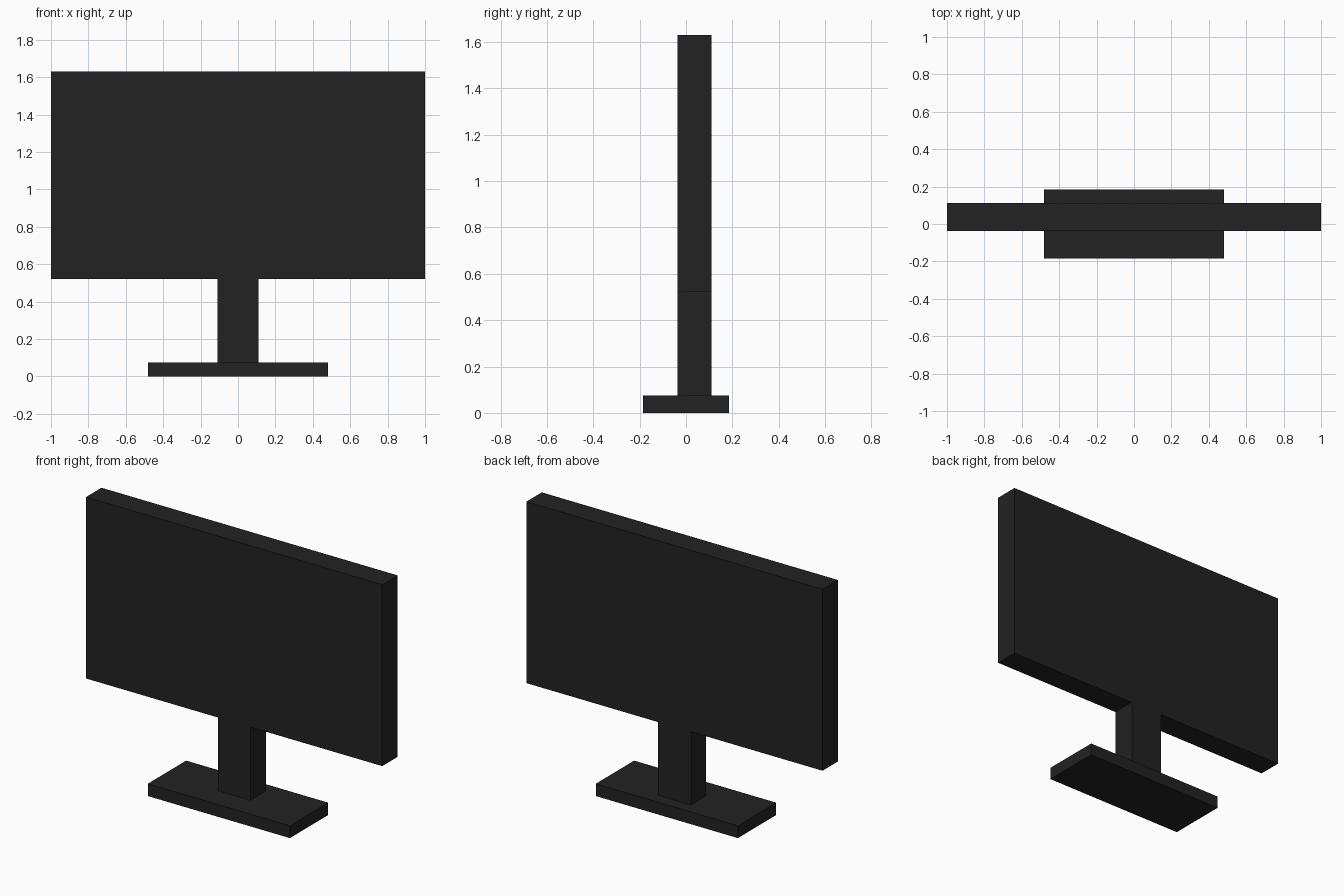
import bpy
import bmesh

# Clear the default object
cube = bpy.data.objects.get("Cube")
if cube:
    bpy.data.objects.remove(cube, do_unlink=True)

# Single matte black plastic
black = bpy.data.materials.new("black_plastic")
black.use_nodes = True
colour = (0.016, 0.016, 0.016, 1.0)
black.diffuse_color = colour
black.node_tree.nodes["Principled BSDF"].inputs["Base Color"].default_value = colour


def box(name, low, high):
    """Flat-shaded box between two opposite corners."""
    bm = bmesh.new()
    bmesh.ops.create_cube(bm, size=1)
    for v in bm.verts:
        v.co = [lo if c < 0 else hi for c, lo, hi in zip(v.co, low, high)]
    mesh = bpy.data.meshes.new(name)
    bm.to_mesh(mesh)
    bm.free()
    mesh.materials.append(black)
    obj = bpy.data.objects.new(name, mesh)
    bpy.context.collection.objects.link(obj)
    return obj


# Shared depth of the panel and its column, and the stacking heights
front, back = -0.037, 0.111
base_top, panel_bottom, panel_top = 0.075, 0.522, 1.63

# Foot plate, column and screen panel
box("stand_base", (-0.48, -0.185, 0), (0.48, 0.185, base_top))
box("stand_column", (-0.11, front, base_top), (0.11, back, panel_bottom))
box("screen_panel", (-1, front, panel_bottom), (1, back, panel_top))
